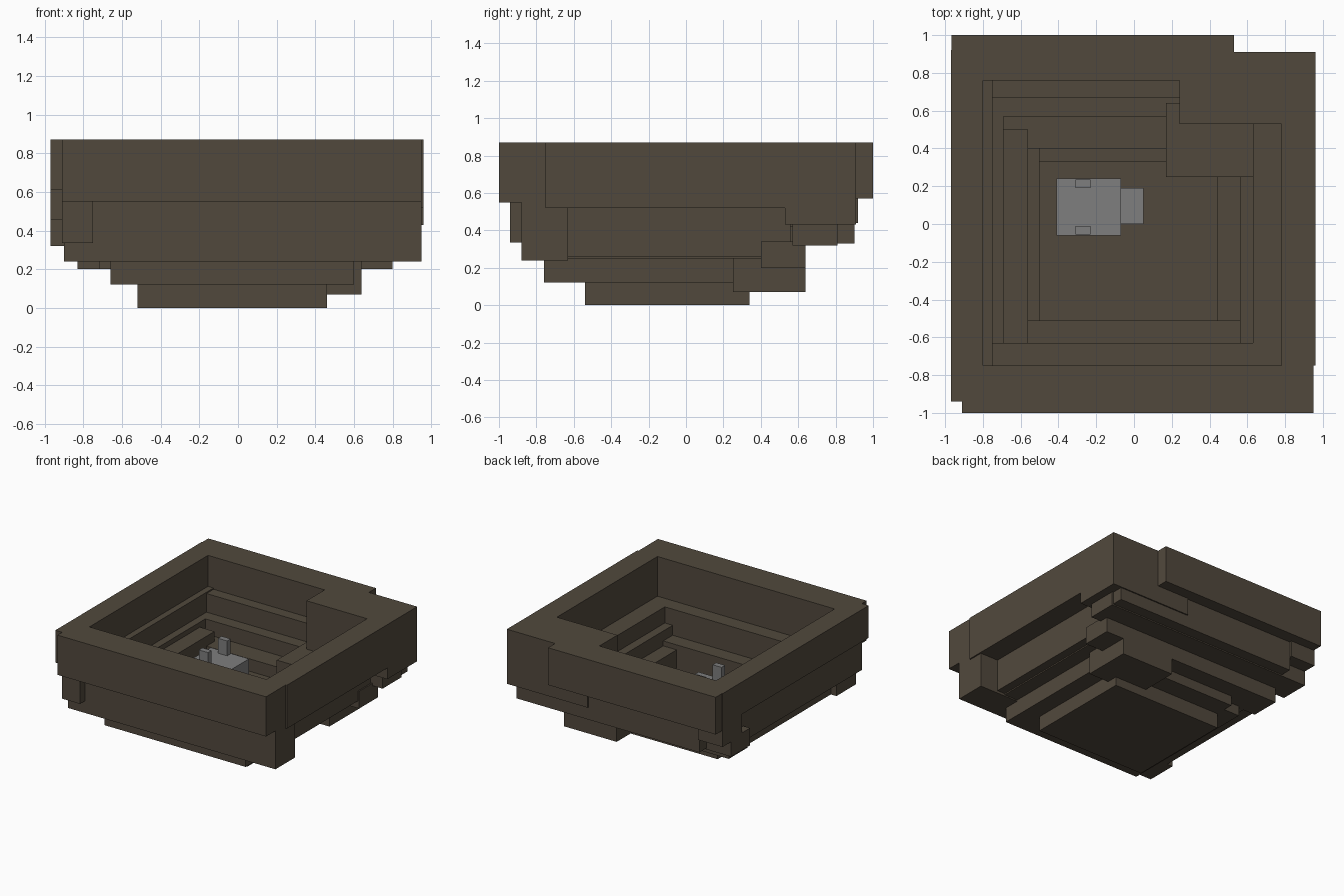
import bpy

cube = bpy.data.objects.get("Cube")
if cube:
    bpy.data.objects.remove(cube, do_unlink=True)


def material(name, colour):
    m = bpy.data.materials.new(name)
    m.use_nodes = True
    m.diffuse_color = (*colour, 1)
    m.node_tree.nodes["Principled BSDF"].inputs["Base Color"].default_value = (*colour, 1)
    return m


earth = material("dark earth brown", (0.083, 0.066, 0.046))
stone = material("stone grey", (0.21, 0.21, 0.21))


def block(name, x, y, z, mat=earth):
    """Axis-aligned block given its low and high limits on each axis."""
    bpy.ops.mesh.primitive_cube_add(size=1)
    ob = bpy.context.object
    ob.name = name
    ob.location = [(a + b) / 2 for a, b in (x, y, z)]
    ob.scale = [b - a for a, b in (x, y, z)]
    ob.data.materials.append(mat)
    return ob


# Top rim
TOP = 0.87
block("rim_front", (-0.91, 0.95), (-1.0, -0.75), (0.55, TOP))
block("rim_back", (-0.965, 0.53), (0.76, 1.0), (0.57, TOP))
block("rim_left_side", (0.78, 0.96), (-0.75, 0.53), (0.52, TOP))
block("rim_right_side", (-0.97, -0.80), (-0.94, 0.92), (0.61, TOP))
block("rim_corner", (0.24, 0.96), (0.53, 0.91), (0.43, TOP))

# Second step
block("upper_step_front", (-0.9, 0.95), (-0.88, -0.63), (0.24, 0.55))
block("upper_step_back", (-0.75, 0.88), (0.67, 0.90), (0.33, 0.61))
block("upper_step_left_side", (0.63, 0.79), (-0.78, 0.56), (0.26, 0.55))
block("upper_step_right_side", (-0.91, -0.75), (-0.94, 0.76), (0.335, 0.62))
block("upper_step_corner", (-0.97, -0.75), (0.67, 0.92), (0.44, 0.61))

# Third step
block("middle_step_back", (-0.97, 0.89), (0.57, 0.81), (0.32, 0.46))
block("middle_step_left_side", (0.56, 0.72), (-0.7, 0.6), (0.25, 0.42))
block("middle_step_right_side", (-0.85, -0.69), (-0.8, 0.6), (0.24, 0.46))
block("middle_step_front", (-0.66, 0.60), (-0.76, -0.51), (0.12, 0.34))

# Lowest steps, inner corner and floor
block("lower_step_back", (-0.83, 0.80), (0.40, 0.64), (0.20, 0.34))
block("lower_step_right_side", (-0.72, -0.56), (-0.7, 0.5), (0.20, 0.42))
block("lower_step_left_side", (0.44, 0.60), (-0.7, 0.4), (0.12, 0.30))
block("base_step_right_side", (-0.66, -0.50), (-0.7, 0.42), (0.12, 0.25))
block("base_step_back", (-0.52, 0.46), (0.33, 0.5), (0.12, 0.24))
block("inner_corner", (0.17, 0.64), (0.25, 0.64), (0.07, 0.48))
block("pit_floor", (-0.52, 0.46), (-0.54, 0.34), (0.0, 0.13))

# Grey stone object standing in the pit
block("stone_body", (-0.41, -0.07), (-0.06, 0.24), (0.13, 0.43), stone)
block("stone_front", (-0.07, 0.05), (0.0, 0.19), (0.13, 0.33), stone)
for side, y in (("left", (0.19, 0.235)), ("right", (-0.055, -0.01))):
    block("stone_peg_" + side, (-0.31, -0.23), y, (0.42, 0.55), stone)
